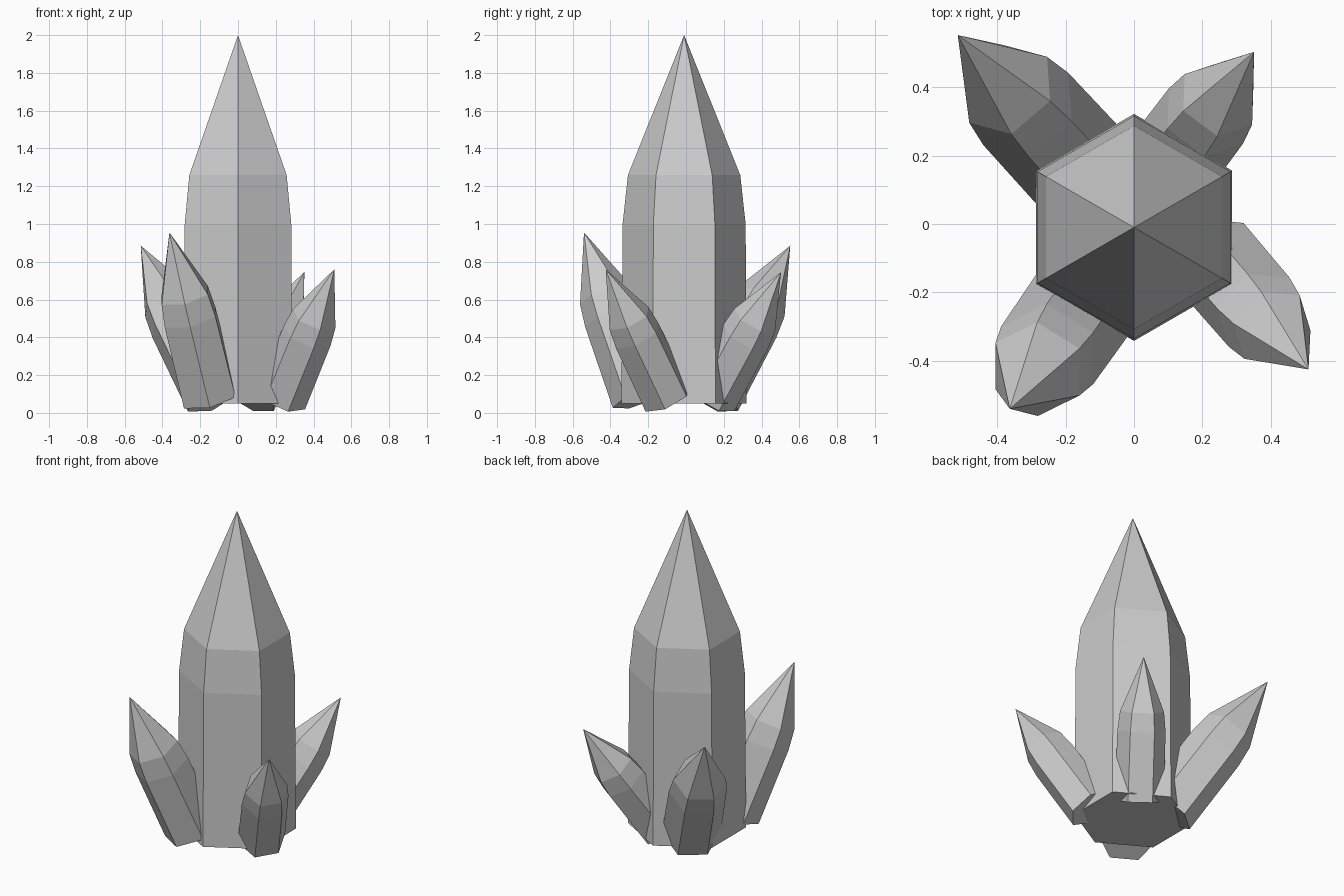
import bpy
import bmesh
from math import cos, sin, pi
from mathutils import Vector

cube = bpy.data.objects.get("Cube")
if cube:
    bpy.data.objects.remove(cube, do_unlink=True)

GREY = (0.6, 0.6, 0.6, 1.0)
stone = bpy.data.materials.new("grey_crystal")
stone.use_nodes = True
stone.diffuse_color = GREY
stone.node_tree.nodes["Principled BSDF"].inputs["Base Color"].default_value = GREY

# Shared crystal profile: (fraction of length, radius as fraction of length)
RINGS = [(0.0, 0.170), (0.487, 0.167), (0.62, 0.1525)]


def crystal(name, base, tip, corner):
    """Six-sided pointed crystal; corner is the direction of one hexagon corner."""
    base, tip = Vector(base), Vector(tip)
    axis = tip - base
    length = axis.length
    axis.normalize()
    u = Vector(corner)
    u = (u - axis * u.dot(axis)).normalized()
    v = axis.cross(u)

    bm = bmesh.new()
    rings = []
    for along, radius in RINGS:
        centre = base + axis * length * along
        rings.append([
            bm.verts.new(centre + (u * cos(k * pi / 3) + v * sin(k * pi / 3)) * radius * length)
            for k in range(6)])
    point = bm.verts.new(tip)
    bm.faces.new(rings[0][::-1])
    for k in range(6):
        n = (k + 1) % 6
        for low, high in zip(rings, rings[1:]):
            bm.faces.new((low[k], low[n], high[n], high[k]))
        bm.faces.new((rings[-1][k], rings[-1][n], point))
    bmesh.ops.recalc_face_normals(bm, faces=bm.faces)

    mesh = bpy.data.meshes.new(name)
    bm.to_mesh(mesh)
    bm.free()
    mesh.materials.append(stone)
    obj = bpy.data.objects.new(name, mesh)
    bpy.context.collection.objects.link(obj)


# Tall upright crystal
crystal("main_crystal", (0, -0.01, 0.05), (0, -0.01, 2.0), (0, 1, 0))

# Small crystals leaning outwards around it
crystal("front_right_crystal", (-0.15, -0.235, 0.08), (-0.363, -0.54, 0.955), (0.138, -0.085, 0))
crystal("front_left_crystal", (0.23, -0.10, 0.075), (0.51, -0.425, 0.76), (0.09, 0.105, 0.01))
crystal("back_left_crystal", (0.076, 0.137, 0.078), (0.351, 0.503, 0.745), (0.8, -0.6, 0))
crystal("back_right_crystal", (-0.128, 0.132, 0.093), (-0.515, 0.552, 0.885), (0.234, 0.19, 0))
